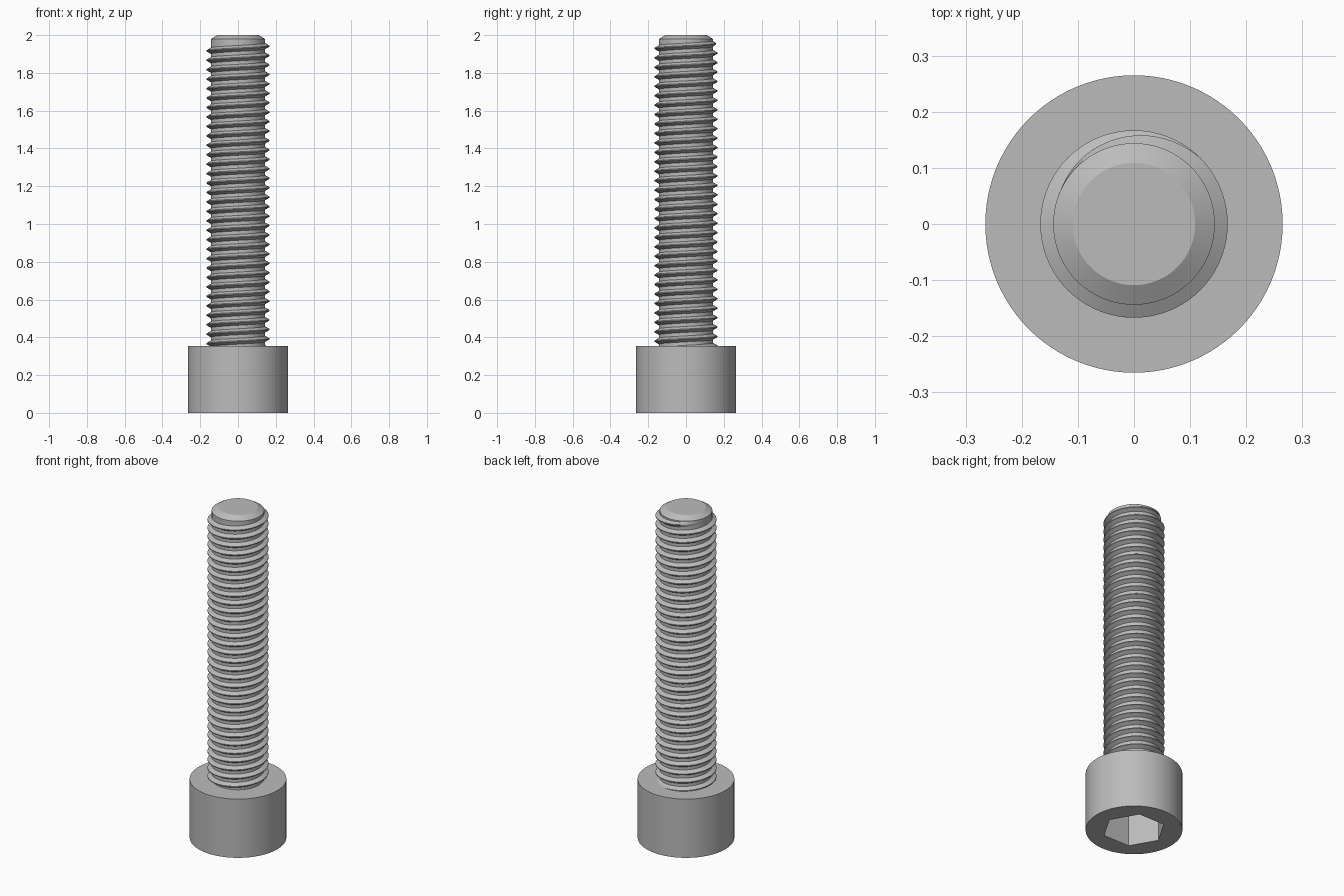
import bpy
import bmesh
from math import cos, sin, pi, radians

# Remove the default cube only
cube = bpy.data.objects.get("Cube")
if cube:
    bpy.data.objects.remove(cube, do_unlink=True)

# Overall sizes
HEAD_R, HEAD_H = 0.265, 0.355
CORE_R, CREST_R = 0.144, 0.167
PITCH, TURNS, STEPS = 0.05, 33, 72
HEX_R, HEX_DEPTH = 0.174, 0.21
LENGTH = 2.0

# Single plain steel colour
steel = bpy.data.materials.new("grey steel")
steel.use_nodes = True
colour = (0.5, 0.5, 0.5, 1)
steel.diffuse_color = colour
steel.node_tree.nodes["Principled BSDF"].inputs["Base Color"].default_value = colour


def make_object(name, bm):
    bmesh.ops.recalc_face_normals(bm, faces=bm.faces)
    mesh = bpy.data.meshes.new(name)
    bm.to_mesh(mesh)
    bm.free()
    mesh.materials.append(steel)
    obj = bpy.data.objects.new(name, mesh)
    bpy.context.collection.objects.link(obj)
    return obj


def select_only(obj):
    bpy.ops.object.select_all(action="DESELECT")
    obj.select_set(True)
    bpy.context.view_layer.objects.active = obj


def smooth(obj):
    select_only(obj)
    bpy.ops.object.shade_smooth_by_angle(angle=radians(25))


def bridge(bm, a, b):
    """Quads between two rows of vertices."""
    for i in range(len(a) - 1):
        bm.faces.new((a[i], a[i + 1], b[i + 1], b[i]))


def lathe(name, profile, sides):
    """Closed turned solid from (radius, height) points."""
    bm = bmesh.new()
    rings = []
    for r, z in profile:
        angles = [2 * pi * i / sides for i in range(sides)]
        rings.append([bm.verts.new((r * cos(a), r * sin(a), z)) for a in angles])
    for low, high in zip(rings, rings[1:]):
        bridge(bm, low + low[:1], high + high[:1])
    bm.faces.new(rings[0])
    bm.faces.new(rings[-1])
    return make_object(name, bm)


# Cylindrical head with a hexagonal socket cut into its underside
head = lathe("head", [(HEAD_R, 0), (HEAD_R, HEAD_H)], 96)
cutter = lathe("socket_cutter", [(HEX_R, -0.1), (HEX_R, HEX_DEPTH)], 6)
cutter.hide_render = True
cut = head.modifiers.new("socket", "BOOLEAN")
cut.operation = "DIFFERENCE"
cut.solver = "EXACT"
cut.object = cutter
select_only(head)
bpy.ops.object.modifier_apply(modifier=cut.name)
bpy.data.objects.remove(cutter, do_unlink=True)
smooth(head)

# Shank core with a chamfered tip
shank = lathe("shank", [(CORE_R, HEAD_H - 0.05), (CORE_R, LENGTH - 0.021),
                        (0.109, LENGTH)], 96)
smooth(shank)

# Right-handed thread ridge, starting inside the head and fading out at the tip
bm = bmesh.new()
FLANK, FLAT = 0.0165, 0.0025
FOOT_R = CORE_R - 0.001
END, FADE = radians(160), radians(115)
start = -TURNS * 2 * pi
count = round((END - start) / (2 * pi) * STEPS)
previous = None
for i in range(count + 1):
    t = start + (END - start) * i / count
    z = 1.942 + PITCH * t / (2 * pi)
    k = min(1, (END - t) / FADE)
    top = FOOT_R + (CREST_R - FOOT_R) * k
    section = [(FOOT_R, -FLANK), (top, -FLAT), (top, FLAT), (FOOT_R, FLANK)]
    row = [bm.verts.new((r * cos(t), r * sin(t), z + dz)) for r, dz in section]
    if previous:
        bridge(bm, previous, row)
    previous = row
thread = make_object("thread", bm)
# Face the open ridge outwards
centre = thread.data.polygons[1]
if centre.normal.x * centre.center.x + centre.normal.y * centre.center.y < 0:
    thread.data.flip_normals()
smooth(thread)
